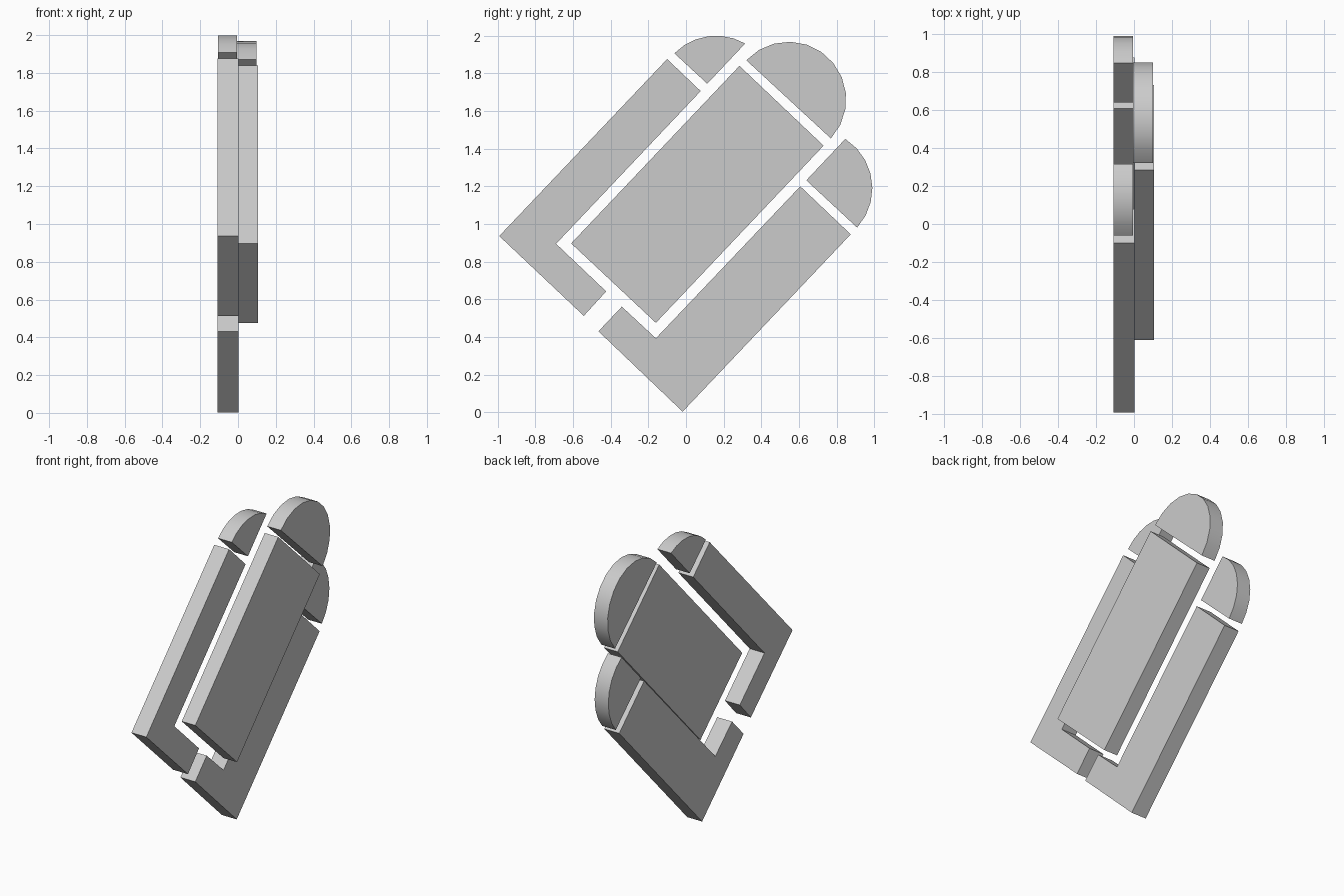
import bpy, bmesh, math

if "Cube" in bpy.data.objects:
    bpy.data.objects.remove(bpy.data.objects["Cube"])


def slab(name, profile, x0, x1, smooth=False):
    """Extrude a (y, z) profile along x."""
    bm = bmesh.new()
    face = bm.faces.new([bm.verts.new((x0, y, z)) for y, z in profile])
    ext = bmesh.ops.extrude_face_region(bm, geom=[face])
    moved = [v for v in ext["geom"] if isinstance(v, bmesh.types.BMVert)]
    bmesh.ops.translate(bm, verts=moved, vec=(x1 - x0, 0, 0))
    bmesh.ops.recalc_face_normals(bm, faces=bm.faces)
    me = bpy.data.meshes.new(name)
    bm.to_mesh(me)
    bm.free()
    ob = bpy.data.objects.new(name, me)
    bpy.context.collection.objects.link(ob)
    if smooth:
        bpy.ops.object.select_all(action='DESELECT')
        ob.select_set(True)
        bpy.context.view_layer.objects.active = ob
        bpy.ops.object.shade_smooth_by_angle(angle=math.radians(35))
    return ob


def arc(cy, cz, r, start, end, n):
    """Points on a circle, running from the start point's angle to the end point's."""
    a0 = math.atan2(start[1] - cz, start[0] - cy)
    a1 = math.atan2(end[1] - cz, end[0] - cy)
    return [(cy + r * math.cos(a0 + (a1 - a0) * i / n),
             cz + r * math.sin(a0 + (a1 - a0) * i / n)) for i in range(n + 1)]


# Rear layer: two L-shaped frame pieces
slab("left_frame", [(-0.10, 1.876), (0.078, 1.706), (-0.69, 0.895),
                    (-0.424, 0.642), (-0.543, 0.512), (-0.992, 0.936)], -0.109, 0.003)
slab("right_frame", [(-0.465, 0.43), (-0.341, 0.561), (-0.16, 0.393),
                     (0.607, 1.20), (0.875, 0.945), (-0.018, 0.003)], -0.109, 0.003)

# Front layer: central panel
slab("centre_panel", [(-0.61, 0.897), (0.284, 1.84), (0.731, 1.416),
                      (-0.16, 0.475)], 0.003, 0.105)

# Rounded caps: semicircle on the panel, cut sectors on the frame pieces
slab("centre_cap", arc(0.545, 1.662, 0.306, (0.77, 1.454), (0.32, 1.87), 11),
     -0.004, 0.099, True)
slab("left_cap", [(0.113, 1.745)] + arc(0.16, 1.69, 0.31, (0.315, 1.96), (-0.06, 1.905), 6),
     -0.107, -0.004, True)
slab("right_cap", [(0.639, 1.232)] + arc(0.68, 1.19, 0.31, (0.91, 0.98), (0.845, 1.45), 7),
     -0.107, -0.004, True)
